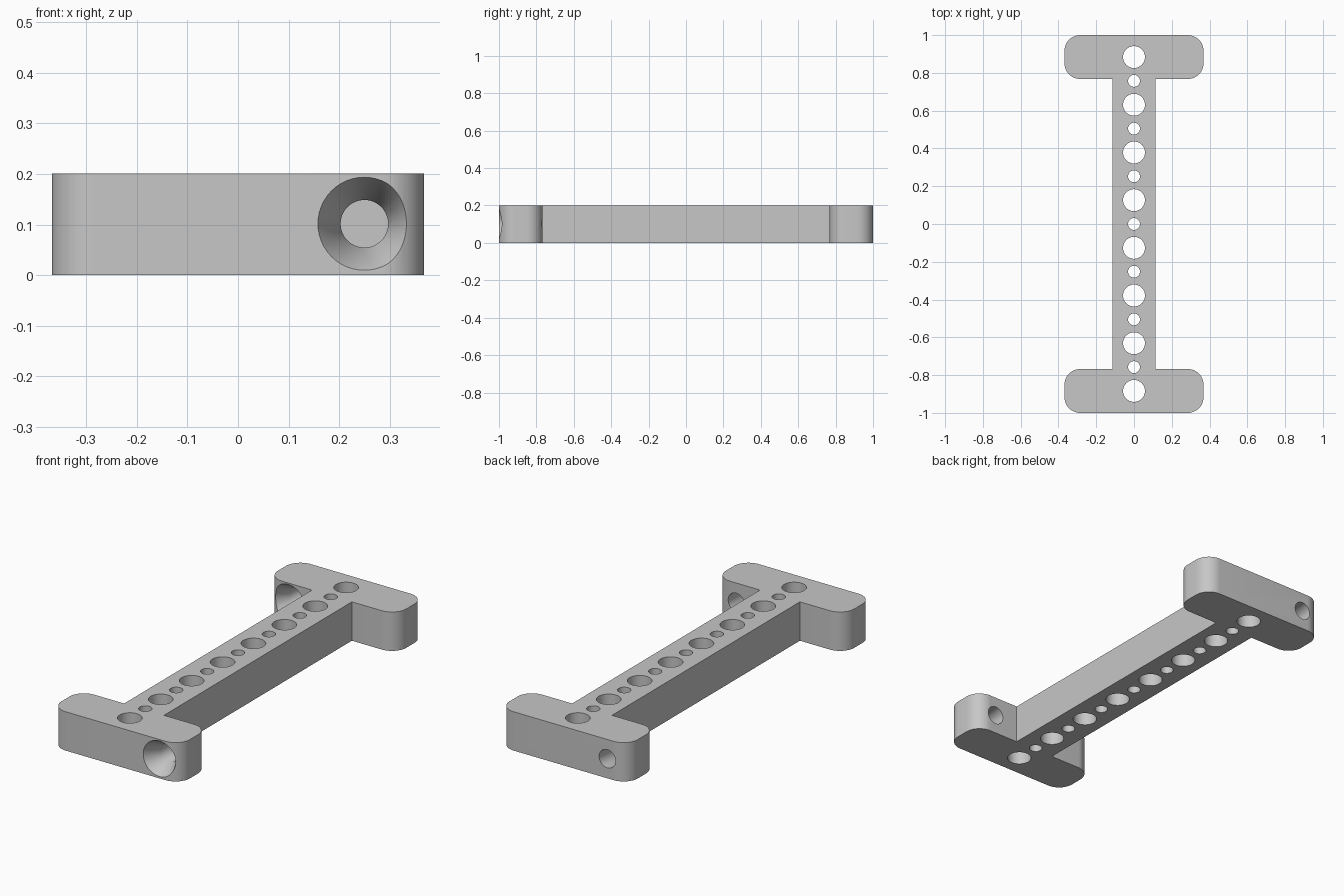
import bpy, bmesh, math
from mathutils import Matrix, Vector

cube = bpy.data.objects.get("Cube")
if cube:
    bpy.data.objects.remove(cube, do_unlink=True)

HEIGHT = 0.201
HALF_WIDTH = 0.368     # end flanges
HALF_WEB = 0.114       # central bar
INNER_Y = 0.768        # inner face of the flanges
CORNER = 0.083
PITCH = 0.2525

grey = bpy.data.materials.new("light grey")
grey.use_nodes = True
colour = (0.57, 0.57, 0.57, 1)
grey.diffuse_color = colour
grey.node_tree.nodes["Principled BSDF"].inputs["Base Color"].default_value = colour


def make_object(name, bm):
    bmesh.ops.recalc_face_normals(bm, faces=bm.faces[:])
    mesh = bpy.data.meshes.new(name)
    bm.to_mesh(mesh)
    bm.free()
    mesh.materials.append(grey)
    obj = bpy.data.objects.new(name, mesh)
    bpy.context.collection.objects.link(obj)
    return obj


def arc(cx, cy, start, steps=12):
    """Quarter-circle corner, counterclockwise from a start angle."""
    angles = [start + math.pi / 2 * i / steps for i in range(steps + 1)]
    return [(cx + CORNER * math.cos(a), cy + CORNER * math.sin(a)) for a in angles]


def lathe(bm, profile, matrix, sides=48):
    """Closed solid of revolution from (radius, distance along axis) pairs."""
    rings = []
    for r, t in profile:
        angles = [2 * math.pi * i / sides for i in range(sides)]
        rings.append([bm.verts.new(matrix @ Vector((r * math.cos(a), r * math.sin(a), t)))
                      for a in angles])
    for low, high in zip(rings, rings[1:]):
        for i in range(sides):
            j = (i + 1) % sides
            bm.faces.new((low[i], low[j], high[j], high[i]))
    bm.faces.new(rings[0][::-1])
    bm.faces.new(rings[-1])


# I-shaped body: one quarter of the outline, mirrored twice, then extruded
cx = HALF_WIDTH - CORNER
quarter = [(HALF_WEB, INNER_Y)]
quarter += arc(cx, INNER_Y + CORNER, -math.pi / 2)
quarter += arc(cx, 1 - CORNER, 0)
half = quarter + [(-x, y) for x, y in reversed(quarter)]
outline = half + [(-x, -y) for x, y in half]
bm = bmesh.new()
base = bm.faces.new([bm.verts.new((x, y, 0)) for x, y in outline])
top = bmesh.ops.extrude_face_region(bm, geom=[base])["geom"]
bmesh.ops.translate(bm, vec=(0, 0, HEIGHT),
                    verts=[v for v in top if isinstance(v, bmesh.types.BMVert)])
body = make_object("flanged_bar", bm)

# Row of alternating large and small holes down the bar
bm = bmesh.new()
for i in range(-7, 8):
    radius = 0.058 if i % 2 else 0.0315
    lathe(bm, [(radius, -0.1), (radius, 0.3)],
          Matrix.Translation((0, i * PITCH / 2, 0)))

# Countersunk screw holes through the flanges, both opening toward the front
rim, bore, depth, lead = 0.092, 0.047, 0.08, 0.02
slope = (rim - bore) / depth
screw = [(rim + slope * lead, -lead), (bore, depth), (bore, 0.3)]
for x, y in ((0.25, -1), (-0.25, INNER_Y)):
    lathe(bm, screw, Matrix.Translation((x, y, 0.1015)) @ Matrix.Rotation(-math.pi / 2, 4, "X"))
cutter = make_object("hole_cutter", bm)
cutter.hide_render = True

# Cut the holes and bake the result
mod = body.modifiers.new("holes", "BOOLEAN")
mod.operation = "DIFFERENCE"
mod.solver = "EXACT"
mod.object = cutter
bpy.context.view_layer.objects.active = body
bpy.ops.object.select_all(action="DESELECT")
body.select_set(True)
bpy.ops.object.modifier_apply(modifier=mod.name)
bpy.data.objects.remove(cutter, do_unlink=True)
bpy.ops.object.shade_smooth_by_angle(angle=math.radians(30))
